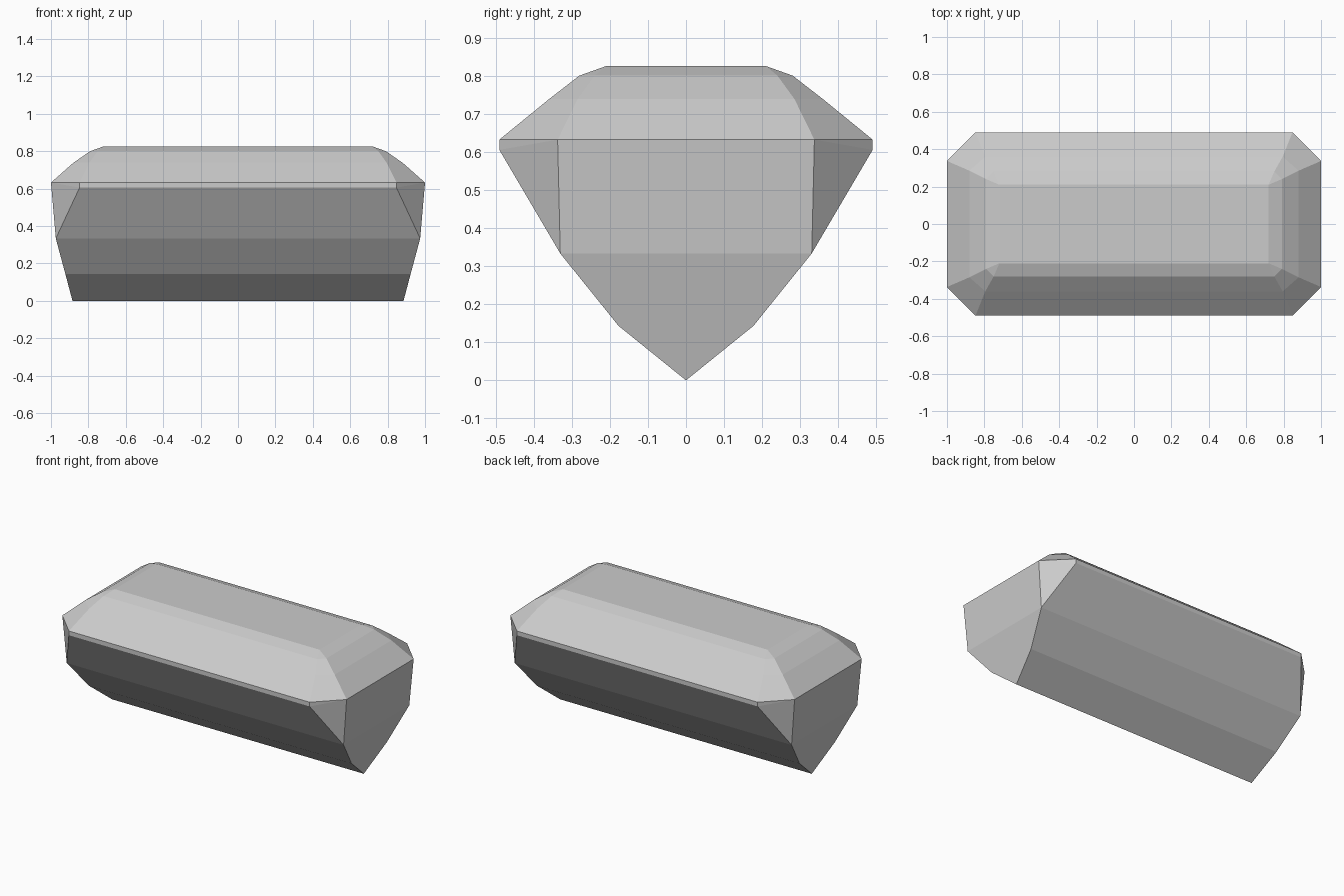
import bpy
import bmesh

cube = bpy.data.objects.get("Cube")
if cube:
    bpy.data.objects.remove(cube, do_unlink=True)

# Cut levels, top to bottom:
# end x, end half width, end z, side x, side y, side z
LEVELS = [
    (0.72, 0.21, 0.825, 0.72, 0.21, 0.825),    # table
    (0.79, 0.24, 0.80, 0.75, 0.28, 0.80),      # upper crown
    (0.88, 0.285, 0.738, 0.795, 0.36, 0.738),  # middle crown
    (1.0, 0.337, 0.632, 0.847, 0.49, 0.632),   # girdle top
    (1.0, 0.337, 0.632, 0.847, 0.49, 0.605),   # girdle bottom
    (0.974, 0.33, 0.333, 0.974, 0.33, 0.333),  # upper pavilion
    (0.923, 0.177, 0.143, 0.923, 0.177, 0.143),  # lower pavilion
    (0.885, 0, 0, 0.885, 0, 0),                # keel
]


def ring(bm, level):
    """Eight-sided outline mirrored over both axes."""
    ex, ey, ez, sx, sy, sz = level
    end, side = (ex, ey, ez), (sx, sy, sz)
    order = [(end, 1, 1), (side, 1, 1), (side, -1, 1), (end, -1, 1),
             (end, -1, -1), (side, -1, -1), (side, 1, -1), (end, 1, -1)]
    return [bm.verts.new((p[0] * mx, p[1] * my, p[2])) for p, mx, my in order]


# Faceted stone lofted through the levels
bm = bmesh.new()
rings = [ring(bm, level) for level in LEVELS]
bm.faces.new(rings[0])
for upper, lower in zip(rings, rings[1:]):
    for i in range(8):
        j = (i + 1) % 8
        bm.faces.new((upper[i], lower[i], lower[j], upper[j]))
bmesh.ops.remove_doubles(bm, verts=bm.verts, dist=0.0005)
bmesh.ops.recalc_face_normals(bm, faces=bm.faces)
mesh = bpy.data.meshes.new("cut_gemstone")
bm.to_mesh(mesh)
bm.free()
gem = bpy.data.objects.new("cut_gemstone", mesh)
bpy.context.collection.objects.link(gem)

# Plain pale grey
grey = bpy.data.materials.new("pale_grey")
grey.use_nodes = True
color = (0.6, 0.6, 0.6, 1)
grey.diffuse_color = color
grey.node_tree.nodes["Principled BSDF"].inputs["Base Color"].default_value = color
mesh.materials.append(grey)
